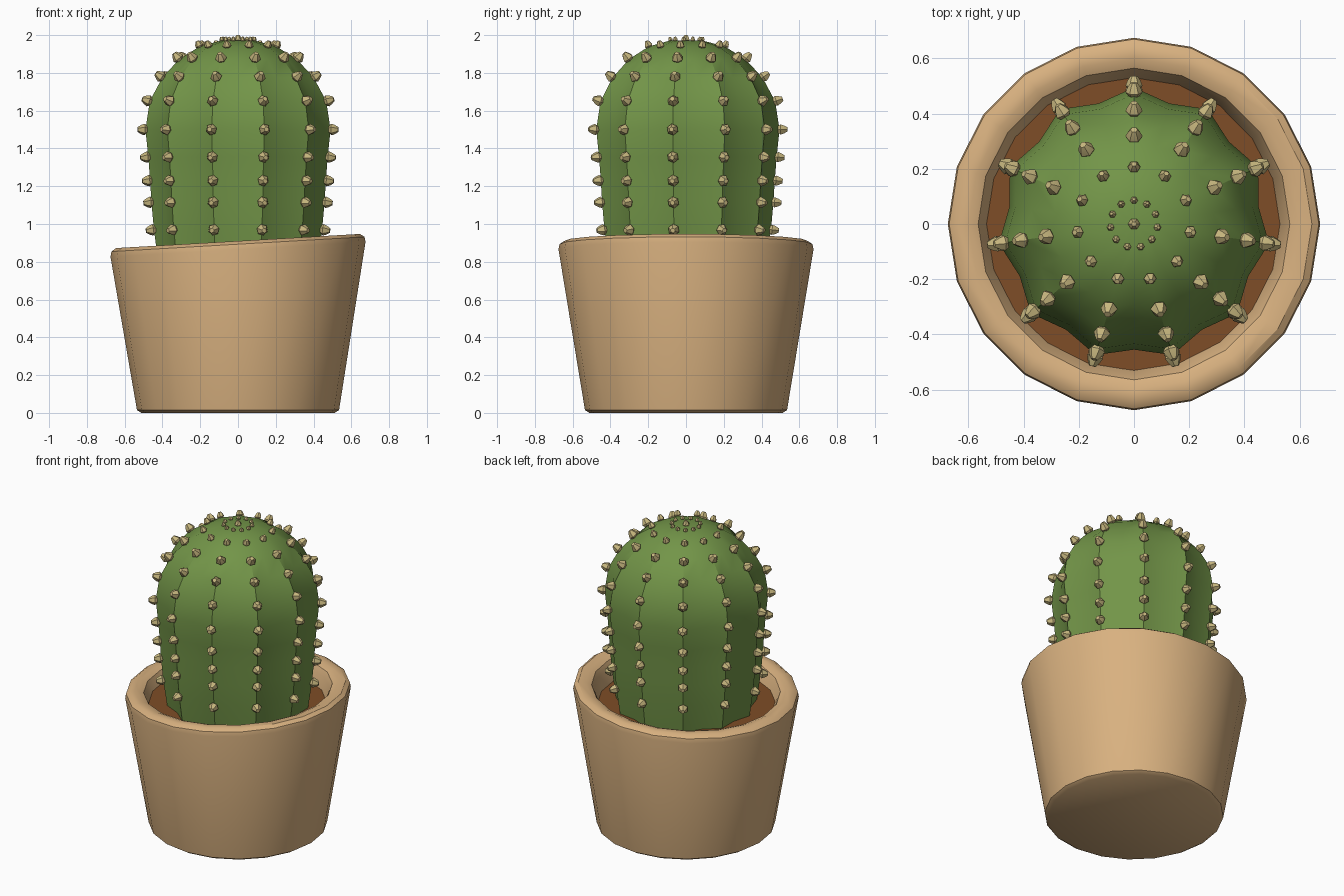
import bpy, bmesh, math
from mathutils import Vector

if "Cube" in bpy.data.objects:
    bpy.data.objects.remove(bpy.data.objects["Cube"])

RIBS, POT_SIDES = 11, 20


def material(name, rgb):
    m = bpy.data.materials.new(name)
    m.diffuse_color = (*rgb, 1)
    m.use_nodes = True
    m.node_tree.nodes["Principled BSDF"].inputs["Base Color"].default_value = m.diffuse_color
    return m


def finish(bm, name, mat, angle=30):
    bmesh.ops.recalc_face_normals(bm, faces=bm.faces)
    me = bpy.data.meshes.new(name)
    bm.to_mesh(me)
    bm.free()
    ob = bpy.data.objects.new(name, me)
    bpy.context.collection.objects.link(ob)
    me.materials.append(mat)
    bpy.ops.object.select_all(action='DESELECT')
    ob.select_set(True)
    bpy.context.view_layer.objects.active = ob
    bpy.ops.object.shade_smooth_by_angle(angle=math.radians(angle))
    return ob


def loft(bm, rings):
    """Skin a list of closed rings of equal length and return the vertices."""
    vs = [[bm.verts.new(p) for p in ring] for ring in rings]
    n = len(vs[0])
    for a, b in zip(vs, vs[1:]):
        for i in range(n):
            j = (i + 1) % n
            bm.faces.new((a[i], a[j], b[j], b[i]))
    return vs


def circle(r, z, n, tilt=0.0):
    pts = []
    for i in range(n):
        a = 2 * math.pi * i / n
        x, y = r * math.cos(a), r * math.sin(a)
        pts.append((x, y, z + tilt * x))
    return pts


clay = material("clay", (0.69, 0.44, 0.215))
green = material("cactus green", (0.17, 0.30, 0.065))
earth = material("soil brown", (0.21, 0.074, 0.02))
straw = material("spine straw", (0.57, 0.47, 0.21))

# Pot: rounded thick rim that rises towards +x
TILT = 0.058
bm = bmesh.new()
pot_profile = [(0.512, 0, 0), (0.535, 0.015, 0), (0.675, 0.865, TILT),
               (0.67, 0.893, TILT), (0.645, 0.91, TILT), (0.60, 0.91, TILT),
               (0.565, 0.895, TILT), (0.548, 0.86, TILT), (0.525, 0.78, 0)]
v = loft(bm, [circle(r, z, POT_SIDES, t) for r, z, t in pot_profile])
bm.faces.new(v[0])
finish(bm, "pot", clay, 35)

# Soil disc
bm = bmesh.new()
bm.faces.new([bm.verts.new(p) for p in circle(0.535, 0.80, POT_SIDES)])
finish(bm, "soil", earth)

# Cactus body: ridges alternate with valleys
body = [(0.425, 0.79), (0.45, 0.97), (0.463, 1.115), (0.47, 1.23),
        (0.48, 1.355), (0.495, 1.5), (0.472, 1.65), (0.405, 1.775),
        (0.315, 1.872), (0.205, 1.94), (0.085, 1.972)]


def rib_ring(r, z):
    pts = []
    for i in range(2 * RIBS):
        a = math.pi / 2 + math.pi * i / RIBS
        k = r if i % 2 == 0 else r * 0.92
        pts.append((k * math.cos(a), k * math.sin(a), z))
    return pts


bm = bmesh.new()
v = loft(bm, [rib_ring(r, z) for r, z in body])
pole = bm.verts.new((0, 0, 1.97))
for i in range(2 * RIBS):
    bm.faces.new((v[-1][i], v[-1][(i + 1) % (2 * RIBS)], pole))
finish(bm, "cactus_body", green)


# Spines: stubby six-sided buds along every ridge
def spine(bm, pos, direction, s):
    rot = Vector((0, 0, 1)).rotation_difference(direction)
    rings = [[pos + rot @ Vector(p) * s for p in circle(r, z, 6)]
             for r, z in ((0.018, -0.012), (0.031, 0.006), (0.024, 0.024), (0.013, 0.042))]
    v = loft(bm, rings)
    bm.faces.new(v[-1])
    bm.faces.new(v[0])


bm = bmesh.new()
for k in range(1, len(body)):
    r, z = body[k]
    prev, nxt = body[k - 1], body[min(k + 1, len(body) - 1)]
    dr, dz = nxt[0] - prev[0], nxt[1] - prev[1]
    size = {10: 0.45, 9: 0.75}.get(k, 1.0)
    for i in range(RIBS):
        a = math.pi / 2 + 2 * math.pi * i / RIBS
        out = Vector((math.cos(a), math.sin(a), 0))
        normal = (out * dz + Vector((0, 0, -dr))).normalized()
        spine(bm, out * r + Vector((0, 0, z)), normal, size)
spine(bm, Vector((0, 0, 1.97)), Vector((0, 0, 1)), 0.7)
finish(bm, "spines", straw, 50)
